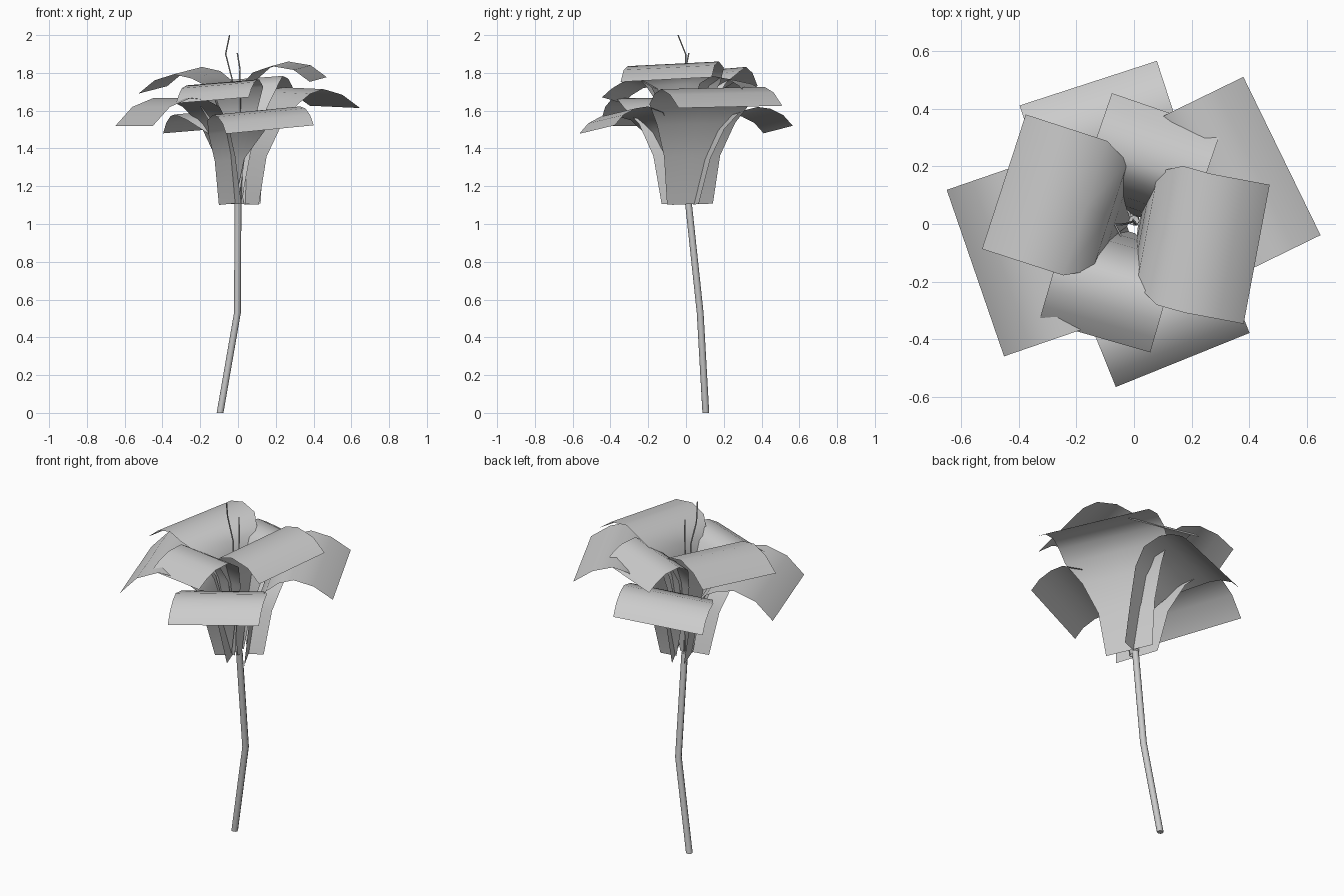
import bpy, bmesh, math
from mathutils import Vector

grey = bpy.data.materials.new("pale_grey")
grey.diffuse_color = (0.6, 0.6, 0.6, 1)


def finish(name, bm, angle):
    me = bpy.data.meshes.new(name)
    bm.to_mesh(me)
    bm.free()
    me.materials.append(grey)
    ob = bpy.data.objects.new(name, me)
    bpy.context.collection.objects.link(ob)
    bpy.ops.object.select_all(action='DESELECT')
    ob.select_set(True)
    bpy.context.view_layer.objects.active = ob
    bpy.ops.object.shade_smooth_by_angle(angle=math.radians(angle))
    return ob


def petal(name, angle, tilt, shift, profile, skew=()):
    """Thin sheet: rows are (reach, height, half width); skew slides the lowest rows sideways."""
    a = math.radians(angle)
    u = Vector((math.cos(a), math.sin(a), 0))
    t = Vector((-u.y, u.x, 0))
    bm = bmesh.new()
    rows = []
    for i, (r, z, hw) in enumerate(profile):
        side = skew[i] if i < len(skew) else shift * min(1, r / 0.2)
        rows.append([bm.verts.new(u * r + t * (s * hw + side) + Vector((0, 0, z + tilt * s * hw)))
                     for s in (-1, 0, 1)])
    for p, q in zip(rows, rows[1:]):
        for i in (0, 1):
            bm.faces.new((p[i], p[i + 1], q[i + 1], q[i]))
    finish(name, bm, 60)


def tube(name, path, radius, sides):
    bm = bmesh.new()
    rings = []
    for p in path:
        rings.append([bm.verts.new(Vector(p) + radius * Vector((math.cos(k * math.tau / sides),
                      math.sin(k * math.tau / sides), 0))) for k in range(sides)])
    for p, q in zip(rings, rings[1:]):
        for k in range(sides):
            j = (k + 1) % sides
            bm.faces.new((p[k], p[j], q[j], q[k]))
    bm.faces.new(rings[0][::-1])
    bm.faces.new(rings[-1])
    finish(name, bm, 65)


# Highest petals, rising steeply from a narrow foot
petal("upper_left_petal", 162, -0.08, 0.0,
      [(0.02, 1.11, 0.015), (0.045, 1.36, 0.05), (0.065, 1.58, 0.10), (0.087, 1.735, 0.197),
       (0.178, 1.79, 0.245), (0.28, 1.812, 0.245), (0.385, 1.78, 0.245), (0.474, 1.71, 0.245)])
petal("upper_right_petal", -10.6, 0.05, -0.025,
      [(0.015, 1.11, 0.015), (0.02, 1.36, 0.05), (0.03, 1.58, 0.10), (0.048, 1.74, 0.20),
       (0.13, 1.815, 0.245), (0.23, 1.848, 0.245), (0.35, 1.828, 0.245), (0.437, 1.765, 0.245)])

# Middle petals
middle = [(0.03, 1.11, 0.015), (0.05, 1.36, 0.06), (0.08, 1.56, 0.13), (0.14, 1.71, 0.195),
          (0.21, 1.75, 0.20), (0.30, 1.735, 0.20), (0.36, 1.70, 0.20), (0.412, 1.655, 0.20)]
petal("middle_front_petal", -106, 0.08, -0.023, middle)
petal("middle_back_petal", 71, -0.07, 0.02, [(r * 0.98, z + 0.02, w) for r, z, w in middle])

# Low front and back petals, their feet slid to one side
low = [(0.027, 1.105, 0.045), (0.08, 1.34, 0.085), (0.14, 1.49, 0.165), (0.21, 1.57, 0.23),
       (0.31, 1.60, 0.25), (0.38, 1.59, 0.25), (0.45, 1.555, 0.25), (0.50, 1.50, 0.25)]
petal("low_front_petal", -68, 0.09, -0.02, low, (-0.075, -0.08, -0.06, -0.03))
petal("low_back_petal", 108, -0.08, 0.0, [(r * 1.026, z, w) for r, z, w in low],
      (-0.09, -0.08, -0.05, -0.015))

# Broad outer side petals
petal("outer_right_petal", 26, 0.02, -0.013,
      [(0.055, 1.105, 0.135), (0.085, 1.36, 0.165), (0.14, 1.53, 0.23), (0.20, 1.64, 0.30),
       (0.27, 1.695, 0.305), (0.35, 1.72, 0.305), (0.46, 1.69, 0.305), (0.564, 1.62, 0.305)])
petal("outer_left_petal", 199, 0.0, -0.018,
      [(0.025, 1.105, 0.13), (0.07, 1.36, 0.165), (0.13, 1.53, 0.23), (0.20, 1.62, 0.30),
       (0.27, 1.655, 0.305), (0.36, 1.668, 0.305), (0.48, 1.62, 0.305), (0.575, 1.52, 0.305)])

# Bent stem
tube("stem", [(-0.095, 0.105, 0), (-0.003, 0.075, 0.53), (0.0, 0.012, 1.12)], 0.018, 8)

# Thin stamens
tube("tall_stamen", [(0.0, 0.01, 1.11), (-0.03, 0.0, 1.4), (-0.03, 0.0, 1.76),
                     (-0.066, -0.002, 1.9), (-0.045, -0.042, 2.0)], 0.004, 5)
tube("short_stamen", [(0.0, 0.01, 1.11), (0.0, 0.0, 1.4), (0.01, -0.002, 1.82),
                      (-0.004, 0.015, 1.905)], 0.004, 5)
